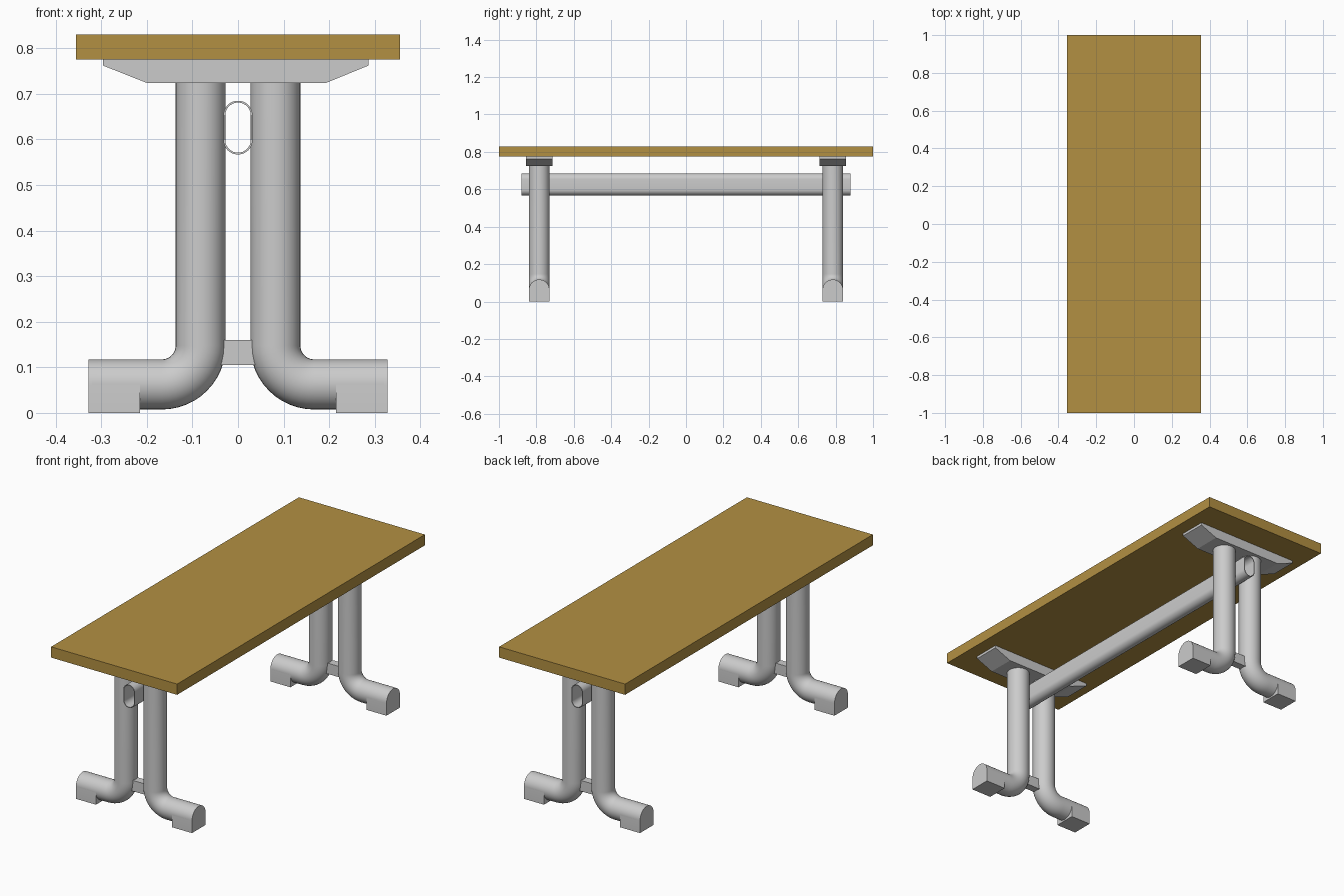
import bpy
import bmesh
from math import sin, cos, pi, radians

if "Cube" in bpy.data.objects:
    bpy.data.objects.remove(bpy.data.objects["Cube"])

LEG_Y = 0.785   # distance of each trestle from the centre
R = 0.055       # leg tube radius


def finish(name, bm, mirror=(False, False), smooth=False):
    """Turn a bmesh into an object, mirrored about the origin on x / y."""
    bmesh.ops.recalc_face_normals(bm, faces=bm.faces)
    mesh = bpy.data.meshes.new(name)
    bm.to_mesh(mesh)
    bm.free()
    ob = bpy.data.objects.new(name, mesh)
    bpy.context.collection.objects.link(ob)
    if any(mirror):
        mod = ob.modifiers.new("Mirror", 'MIRROR')
        mod.use_axis = (mirror[0], mirror[1], False)
        mod.use_mirror_merge = False
    if smooth:
        bpy.ops.object.select_all(action='DESELECT')
        ob.select_set(True)
        bpy.context.view_layer.objects.active = ob
        bpy.ops.object.shade_smooth_by_angle(angle=radians(35))
    return ob


def loft(rings, cap=True, closed=False):
    """Skin a list of equal-length point rings."""
    bm = bmesh.new()
    loops = [[bm.verts.new(p) for p in ring] for ring in rings]
    pairs = list(zip(loops, loops[1:])) + ([(loops[-1], loops[0])] if closed else [])
    for a, b in pairs:
        for i in range(len(a)):
            j = (i + 1) % len(a)
            bm.faces.new((a[i], a[j], b[j], b[i]))
    if cap:
        bm.faces.new(loops[0])
        bm.faces.new(loops[-1])
    return bm


def extrude_y(profile, y0, y1):
    return loft([[(x, y, z) for x, z in profile] for y in (y0, y1)])


def box(x0, x1, y0, y1, z0, z1):
    return extrude_y([(x0, z0), (x1, z0), (x1, z1), (x0, z1)], y0, y1)


# Table top
top = finish("table_top", box(-0.356, 0.356, -1, 1, 0.775, 0.83))
wood = bpy.data.materials.new("wood")
wood.diffuse_color = (0.45, 0.28, 0.055, 1)
wood.use_nodes = True
wood.node_tree.nodes["Principled BSDF"].inputs["Base Color"].default_value = wood.diffuse_color
top.data.materials.append(wood)

# Bracket under each end of the top
bracket = [(-0.296, 0.775), (-0.296, 0.762), (-0.2, 0.724),
           (0.193, 0.724), (0.286, 0.762), (0.286, 0.775)]
finish("top_bracket", extrude_y(bracket, LEG_Y - 0.07, LEG_Y + 0.07), (False, True))

# Bent tube legs: (x, z, direction angle) stations along the path
bend_r, axis_z, leg_x = 0.085, 0.0625, 0.082
cx, cz = leg_x + bend_r, axis_z + bend_r
path = [(leg_x, 0.73, 0)]
path += [(cx - bend_r * cos(a), cz - bend_r * sin(a), a)
         for a in (i * pi / 2 / 12 for i in range(13))]
path += [(0.32, axis_z, pi / 2)]
rings = []
for x, z, a in path:
    ring = []
    for k in range(32):
        t = 2 * pi * k / 32
        ring.append((x + R * cos(t) * cos(a), LEG_Y + R * sin(t),
                     z + R * cos(t) * sin(a)))
    rings.append(ring)
finish("leg_tube", loft(rings), (True, True), True)

# Arched foot blocks
arch = [(-R, 0), (R, 0)] + [(R * cos(i * pi / 16), axis_z + R * sin(i * pi / 16))
                            for i in range(17)]
foot = loft([[(x, LEG_Y + y, z) for y, z in arch] for x in (0.215, 0.328)])
finish("foot", foot, (True, True), True)

# Small spacer joining each pair of legs
finish("leg_spacer", box(-0.04, 0.04, LEG_Y - 0.02, LEG_Y + 0.02, 0.105, 0.16),
       (False, True))


# Hollow oval stretcher beam
def oval(r, y):
    pts = []
    for k in range(34):
        half = 0 if k < 17 else 1
        t = pi * half + pi * (k - 17 * half) / 16
        pts.append((r * cos(t), y, 0.626 + (0.027 if half == 0 else -0.027) + r * sin(t)))
    return pts


beam = loft([oval(0.032, -0.88), oval(0.032, 0.88), oval(0.028, 0.88), oval(0.028, -0.88)],
            cap=False, closed=True)
finish("stretcher_beam", beam, smooth=True)
